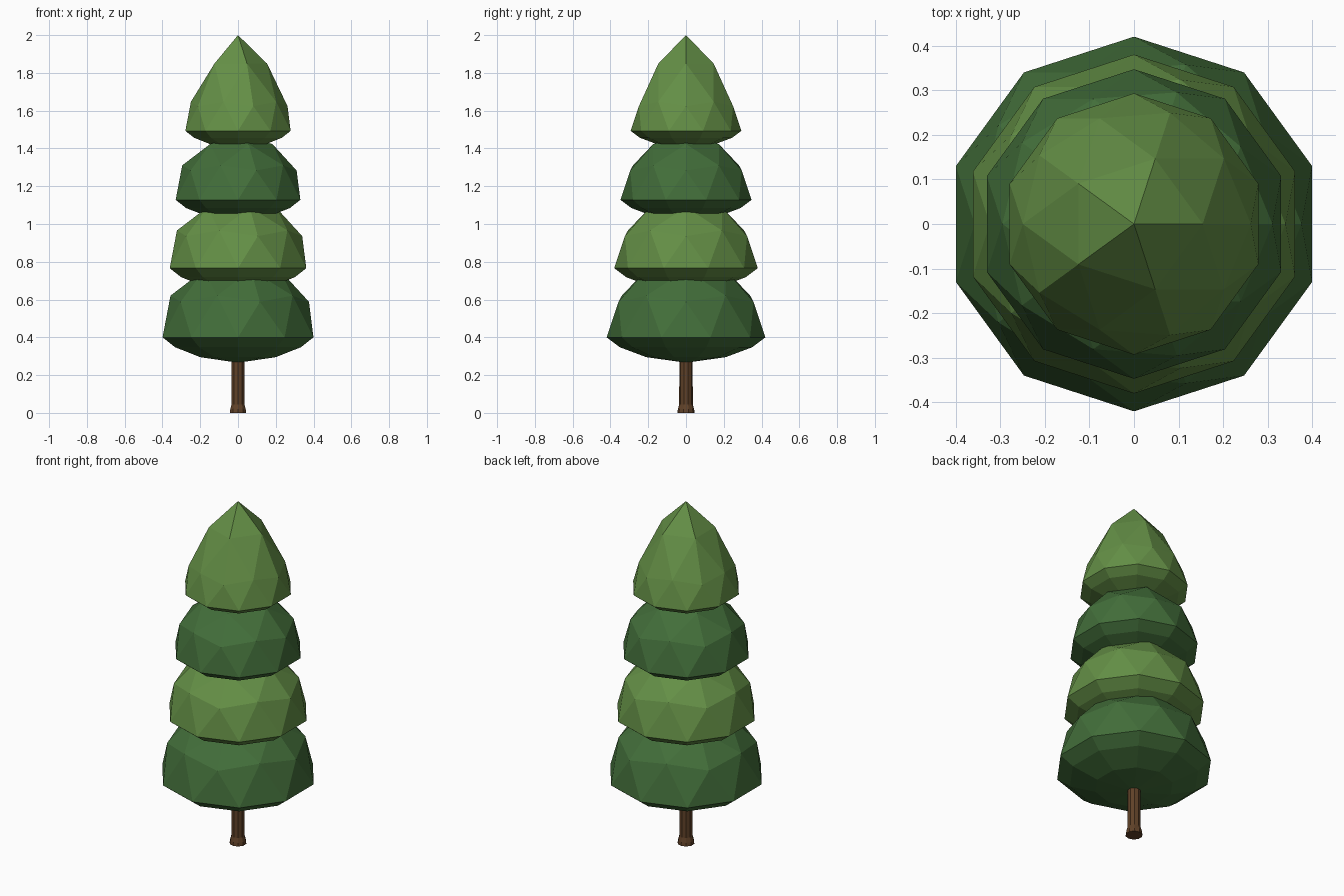
import bpy, bmesh, math
from mathutils import Vector

if "Cube" in bpy.data.objects:
    bpy.data.objects.remove(bpy.data.objects["Cube"])


def material(name, rgb):
    m = bpy.data.materials.new(name)
    m.diffuse_color = (*rgb, 1)
    m.use_nodes = True
    m.node_tree.nodes["Principled BSDF"].inputs["Base Color"].default_value = m.diffuse_color
    return m


def finish(bm, name, mat):
    bmesh.ops.recalc_face_normals(bm, faces=bm.faces)
    me = bpy.data.meshes.new(name)
    bm.to_mesh(me)
    bm.free()
    me.materials.append(mat)
    bpy.context.collection.objects.link(bpy.data.objects.new(name, me))


def ring(bm, radius, z, sides=10):
    return [bm.verts.new((radius * math.cos(a), radius * math.sin(a), z))
            for a in (math.radians(18) + math.tau * i / sides for i in range(sides))]


def bridge(bm, a, b):
    n = len(a)
    for i in range(n):
        bm.faces.new((a[i], a[(i + 1) % n], b[(i + 1) % n], b[i]))


def tier(name, radius, z, mat, tip=None):
    # upper half of a faceted ball
    bm = bmesh.new()
    bmesh.ops.create_icosphere(bm, subdivisions=2, radius=1)
    bmesh.ops.delete(bm, geom=[v for v in bm.verts if v.co.z < -0.1], context='VERTS')
    rim = sorted((v for v in bm.verts if abs(v.co.z) < 0.01),
                 key=lambda v: math.atan2(v.co.y, v.co.x))
    for v in bm.verts:
        v.co = v.co * radius + Vector((0, 0, z))
    # pull the crown up to a point
    if tip:
        for v in bm.verts:
            h = (v.co.z - z) / radius
            if h > 0.95:
                v.co.z = tip
            elif h > 0.7:
                v.co.z += (tip - z - radius) * 0.5
    # shallow ringed underside
    for r, d in ((0.833, 0.125), (0.5, 0.25)):
        lower = [bm.verts.new((v.co.x, v.co.y, 0)) for v in rim]
        for v in lower:
            s = radius * r / math.hypot(v.co.x, v.co.y)
            v.co = (v.co.x * s, v.co.y * s, z - d * radius)
        bridge(bm, rim, lower)
        rim = lower
    pole = bm.verts.new((0, 0, z - 0.32 * radius))
    for i in range(10):
        bm.faces.new((rim[i], rim[(i + 1) % 10], pole))
    finish(bm, name, mat)


dark = material("dark_green", (0.055, 0.156, 0.042))
light = material("light_green", (0.127, 0.275, 0.061))
bark = material("bark", (0.115, 0.053, 0.021))

# foliage
tier("foliage_bottom", 0.42, 0.40, dark)
tier("foliage_lower_middle", 0.38, 0.766, light)
tier("foliage_upper_middle", 0.347, 1.128, dark)
tier("foliage_top", 0.293, 1.493, light, tip=2.0)

# trunk with flared foot
bm = bmesh.new()
rings = [ring(bm, r, z) for r, z in ((0.046, 0), (0.043, 0.02), (0.036, 0.045), (0.035, 0.40))]
for a, b in zip(rings, rings[1:]):
    bridge(bm, a, b)
bm.faces.new(rings[0])
bm.faces.new(rings[-1])
finish(bm, "trunk", bark)
